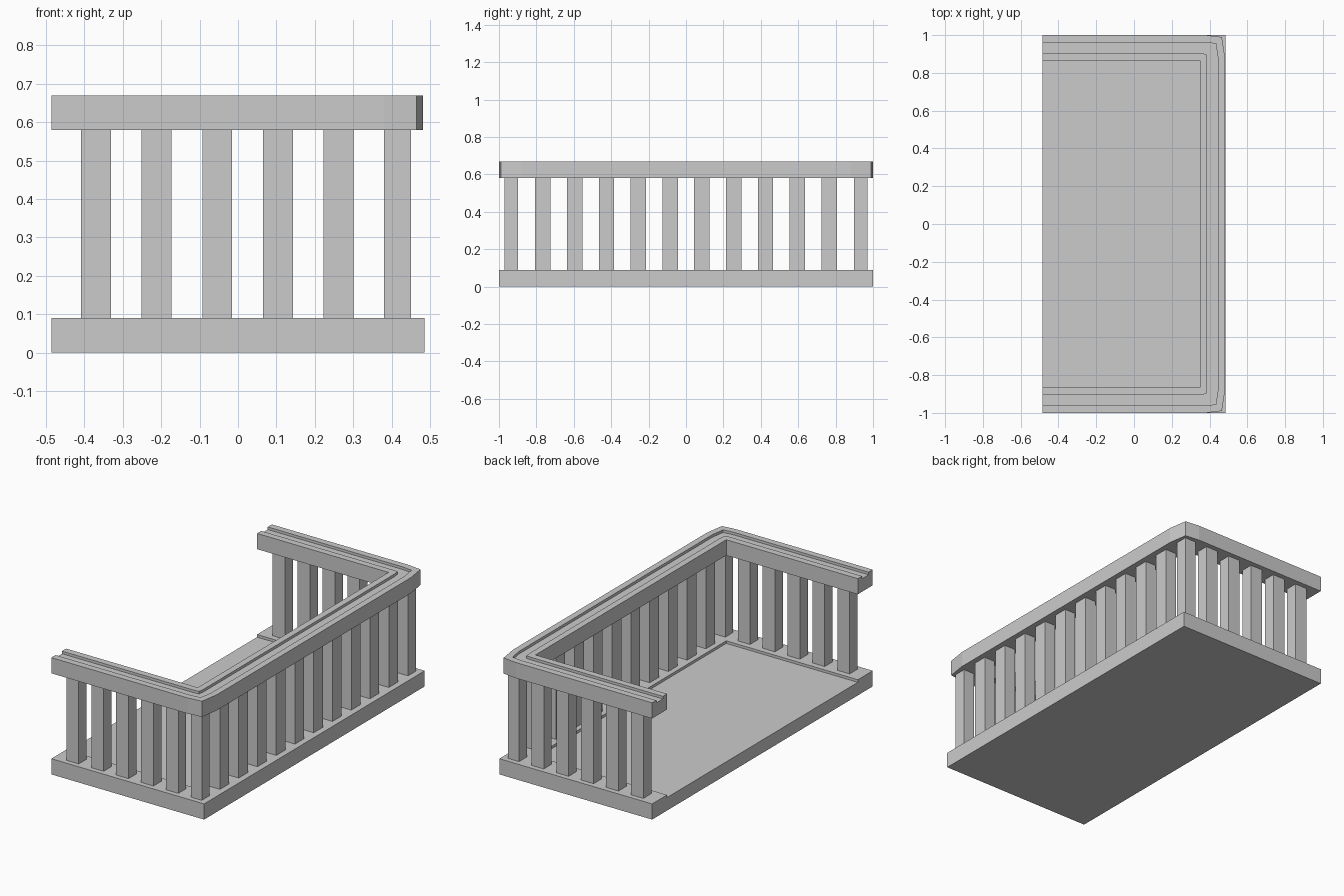
import bpy, bmesh

if "Cube" in bpy.data.objects:
    bpy.data.objects.remove(bpy.data.objects["Cube"])

def finish(bm, name):
    bmesh.ops.remove_doubles(bm, verts=bm.verts, dist=1e-5)
    bmesh.ops.recalc_face_normals(bm, faces=bm.faces)
    me = bpy.data.meshes.new(name)
    bm.to_mesh(me)
    bm.free()
    ob = bpy.data.objects.new(name, me)
    bpy.context.collection.objects.link(ob)
    return ob

def box(name, x0, x1, y0, y1, z0, z1):
    bm = bmesh.new()
    bmesh.ops.create_cube(bm, size=1)
    for v in bm.verts:
        v.co = ((x0 + x1) / 2 + v.co.x * (x1 - x0),
                (y0 + y1) / 2 + v.co.y * (y1 - y0),
                (z0 + z1) / 2 + v.co.z * (z1 - z0))
    return finish(bm, name)

def u_sweep(name, outer, inner, profile):
    """Sweep a (across, z) profile round a U; across runs 0 outside to 1 inside.
    The front half path is mirrored to the back."""
    def full(p):
        return p + [(x, -y) for x, y in reversed(p)]
    bm = bmesh.new()
    rings = [[bm.verts.new((ox + (ix - ox) * t, oy + (iy - oy) * t, z)) for t, z in profile]
             for (ox, oy), (ix, iy) in zip(full(outer), full(inner))]
    n = len(profile)
    for a, b in zip(rings, rings[1:]):
        for i in range(n):
            j = (i + 1) % n
            bm.faces.new((a[i], a[j], b[j], b[i]))
    bm.faces.new(rings[0])
    bm.faces.new(rings[-1])
    return finish(bm, name)

X0, X1, IN_X, IN_Y = -0.485, 0.485, 0.35, 0.865

# floor slab with a low raised kerb on three sides
box("floor_slab", X0, X1, -1, 1, 0, 0.075)
u_sweep("base_kerb", [(X0, -1), (X1, -1)], [(X0, -IN_Y), (IN_X, -IN_Y)],
        [(0, 0.075), (0, 0.09), (1, 0.09), (1, 0.075)])

# handrail with clipped outer corners and a shallow groove along the top
u_sweep("handrail",
        [(X0, -1), (0.38, -1), (0.465, -0.99), (0.482, -0.88)],
        [(X0, -IN_Y), (IN_X, -IN_Y), (IN_X, -IN_Y), (IN_X, -IN_Y)],
        [(0, 0.58), (0, 0.67), (0.28, 0.67), (0.28, 0.655),
         (0.72, 0.655), (0.72, 0.67), (1, 0.67), (1, 0.58)])

# long side balusters, corner ones included
for i in range(12):
    y = -0.935 + i * 1.87 / 11
    h = 0.036 if i in (0, 11) else 0.041
    box(f"side_baluster_{i + 1}", 0.38, 0.45, y - h, y + h, 0.085, 0.585)

# short end balusters, front and back
for side, s in (("front", -1), ("back", 1)):
    for i in range(5):
        x = -0.37 + i * 0.158
        box(f"{side}_baluster_{i + 1}", x - 0.039, x + 0.039,
            s * 0.935 - 0.036, s * 0.935 + 0.036, 0.085, 0.585)
